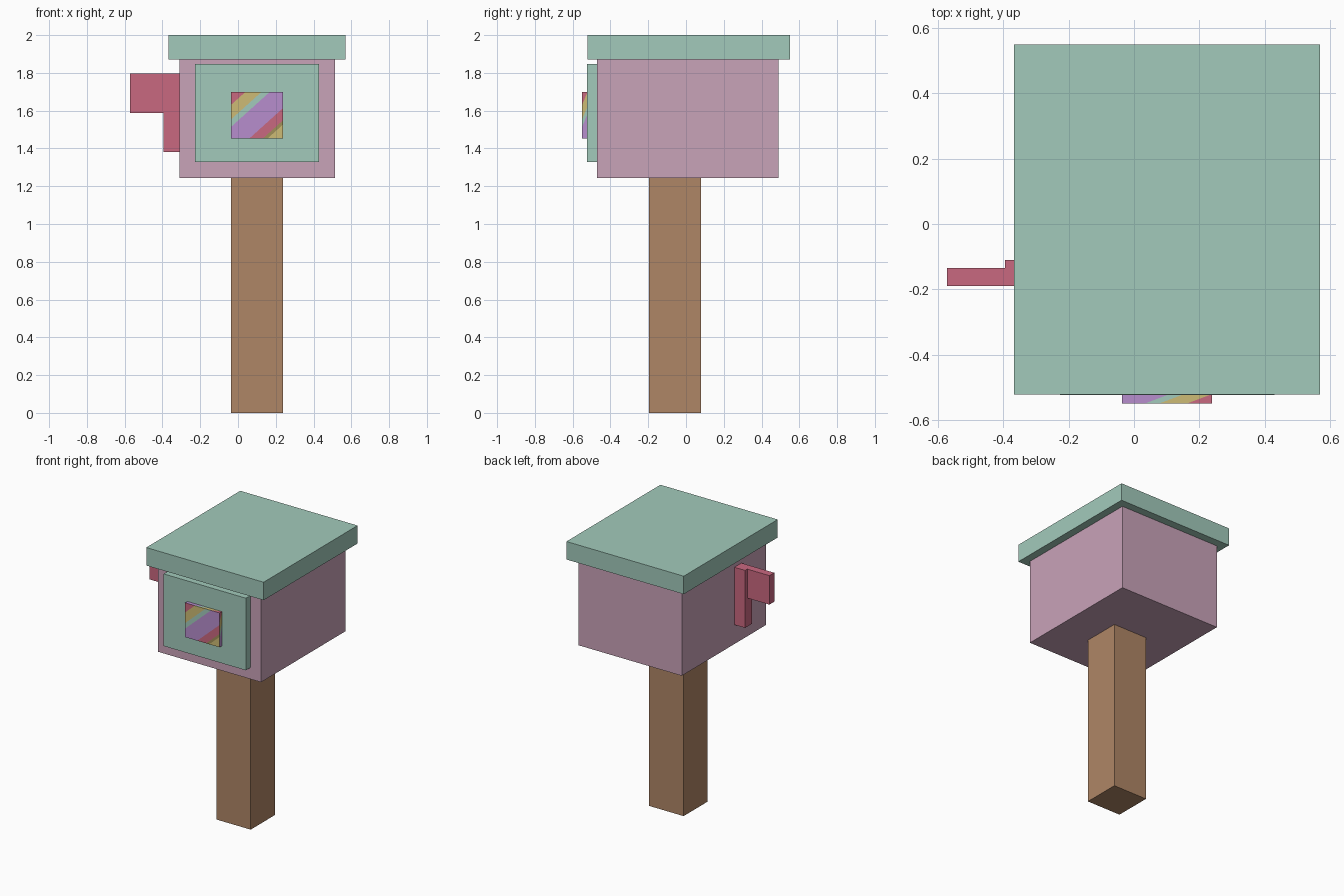
import bpy, bmesh
from mathutils import Vector

if "Cube" in bpy.data.objects:
    bpy.data.objects.remove(bpy.data.objects["Cube"])


def colour(name, rgb):
    m = bpy.data.materials.new(name)
    lin = [((c / 255 + 0.055) / 1.055) ** 2.4 for c in rgb]
    m.diffuse_color = (*lin, 1)
    m.use_nodes = True
    m.node_tree.nodes["Principled BSDF"].inputs["Base Color"].default_value = m.diffuse_color
    return m


mint = colour("mint", (162, 202, 187))
pink = colour("dusty pink", (201, 163, 185))
brown = colour("wood brown", (175, 134, 102))
red = colour("rose red", (201, 104, 128))
yellow = colour("mustard yellow", (205, 187, 117))
olive = colour("olive", (160, 142, 88))
purple = colour("lilac", (183, 141, 205))


def finish(name, bm, mats):
    me = bpy.data.meshes.new(name)
    bm.to_mesh(me)
    bm.free()
    for m in mats:
        me.materials.append(m)
    ob = bpy.data.objects.new(name, me)
    bpy.context.collection.objects.link(ob)
    return ob


def box(name, lo, hi, mat):
    lo, hi = Vector(lo), Vector(hi)
    bm = bmesh.new()
    bmesh.ops.create_cube(bm, size=1)
    for v in bm.verts:
        v.co = (lo + hi) / 2 + v.co * (hi - lo)
    return finish(name, bm, [mat])


# Post, box and lid
box("post", (-0.037, -0.195, 0), (0.238, 0.08, 1.243), brown)
box("mailbox_body", (-0.31, -0.47, 1.243), (0.513, 0.491, 1.87), pink)
box("lid", (-0.367, -0.522, 1.87), (0.57, 0.55, 2.0), mint)
box("door", (-0.227, -0.524, 1.327), (0.43, -0.47, 1.848), mint)

# Signal flag on the left side
box("flag_pole", (-0.395, -0.19, 1.382), (-0.31, -0.11, 1.797), red)
box("flag", (-0.572, -0.19, 1.588), (-0.395, -0.135, 1.797), red)

# Striped block on the door: diagonal bands cut into every face
X0, X1, Y0, Y1, Z0, Z1 = -0.037, 0.238, -0.55, -0.524, 1.452, 1.70
W, D, H = X1 - X0, Y1 - Y0, Z1 - Z0
BANDS = [(0.28, red), (0.59, yellow), (0.75, mint), (1.35, purple),
         (1.61, red), (1.70, olive), (9, yellow)]
mats = [red, yellow, mint, purple, olive]
centre = Vector(((X0 + X1) / 2, (Y0 + Y1) / 2, (Z0 + Z1) / 2))

bm = bmesh.new()


def striped_face(o, u, v, a, b):
    """Quad at corner o spanned by u, v; the bands follow a*s + b*t."""
    o, u, v = Vector(o), Vector(u), Vector(v)
    corners = [o, o + u, o + u + v, o + v]
    if u.cross(v).dot(o + (u + v) / 2 - centre) < 0:
        corners.reverse()
    faces = [bm.faces.new([bm.verts.new(c) for c in corners])]
    grad = u * (a / u.length_squared) + v * (b / v.length_squared)
    for limit, _ in BANDS[:-1]:
        geom = set(faces)
        for f in faces:
            geom.update(f.verts)
            geom.update(f.edges)
        cut = bmesh.ops.bisect_plane(bm, geom=list(geom), dist=1e-6,
                                     plane_co=o + v * (limit / b), plane_no=grad)
        faces = [g for g in cut["geom"] if isinstance(g, bmesh.types.BMFace)]
    for f in faces:
        level = (f.calc_center_median() - o).dot(grad)
        f.material_index = mats.index(next(m for lim, m in BANDS if level < lim))


striped_face((X0, Y0, Z1), (W, 0, 0), (0, 0, -H), 1, 1)       # front
striped_face((X0, Y1, Z1), (W, 0, 0), (0, 0, -H), 1, 1)       # back
for x in (X0, X1):                                            # sides
    striped_face((x, Y0, Z1), (0, D, 0), (0, 0, -H), 0.25, 1)
for z in (Z0, Z1):                                            # bottom, top
    striped_face((X1, Y0, z), (0, D, 0), (-W, 0, 0), 0.25, 1)
finish("striped_block", bm, mats)
